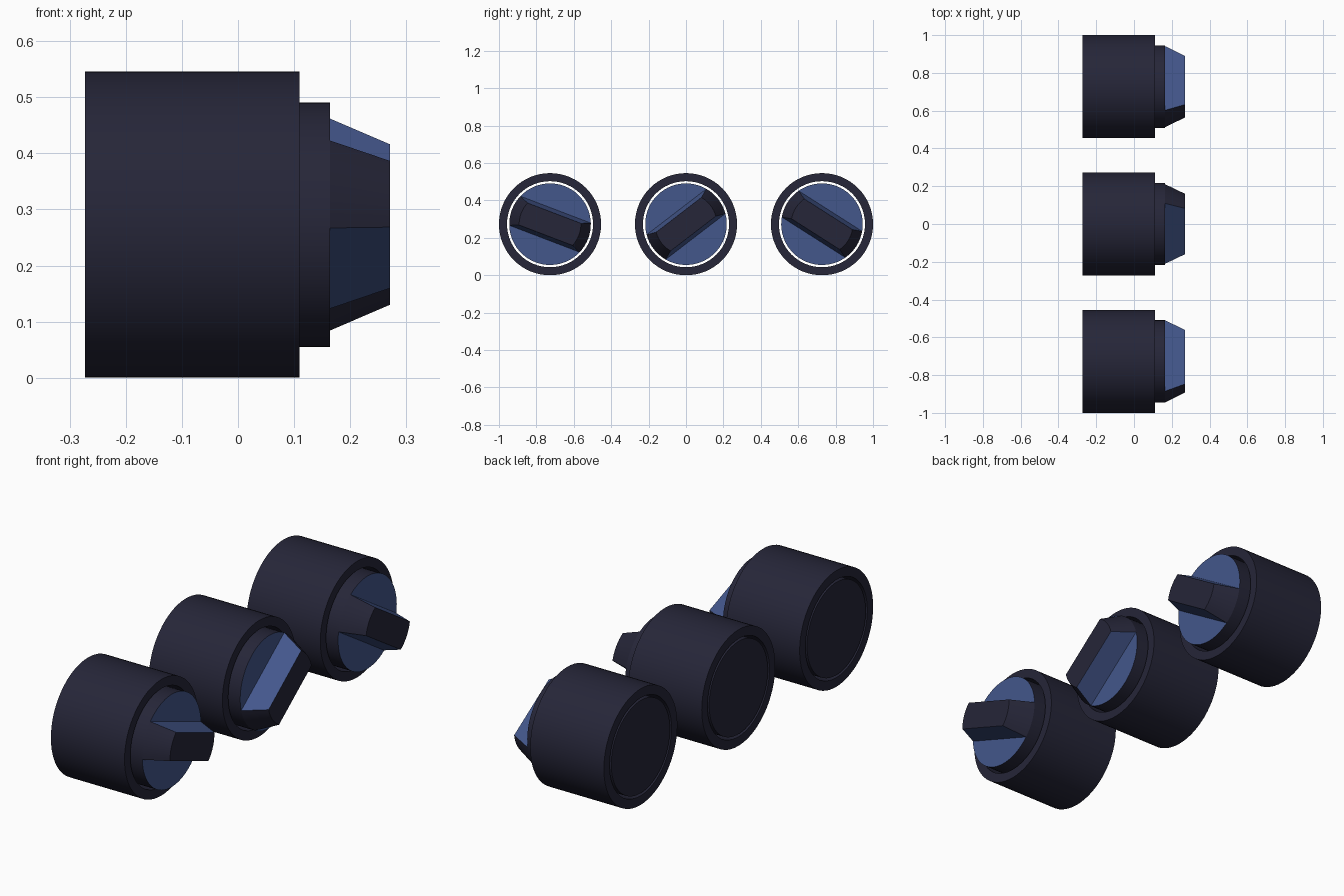
import bpy
import bmesh
from math import sin, cos, pi, radians

cube = bpy.data.objects.get("Cube")
if cube:
    bpy.data.objects.remove(cube, do_unlink=True)

RADIUS = 0.273       # outer collar; also the height of every axis
BORE = 0.23
CORE = 0.218
BACK, RIM, FACE, TIP = -0.273, 0.11, 0.164, 0.271
SEGMENTS = 64


def material(name, rgb):
    mat = bpy.data.materials.new(name)
    mat.use_nodes = True
    mat.diffuse_color = (*rgb, 1)
    bsdf = mat.node_tree.nodes["Principled BSDF"]
    bsdf.inputs["Base Color"].default_value = (*rgb, 1)
    bsdf.inputs["Roughness"].default_value = 0.7
    return mat


dark = material("dark navy plastic", (0.019, 0.019, 0.04))
blue = material("slate blue", (0.057, 0.095, 0.26))


def circle(bm, x, radius):
    return [bm.verts.new((x, radius * cos(2 * pi * i / SEGMENTS), radius * sin(2 * pi * i / SEGMENTS)))
            for i in range(SEGMENTS)]


def bridge(bm, a, b):
    n = len(a)
    return [bm.faces.new((a[i], a[(i + 1) % n], b[(i + 1) % n], b[i])) for i in range(n)]


def finish(bm, name, y, angle, recalc=True):
    if recalc:
        bmesh.ops.recalc_face_normals(bm, faces=bm.faces[:])
    mesh = bpy.data.meshes.new(name)
    bm.to_mesh(mesh)
    bm.free()
    mesh.materials.append(dark)
    mesh.materials.append(blue)
    obj = bpy.data.objects.new(name, mesh)
    bpy.context.collection.objects.link(obj)
    obj.location = (0, y, RADIUS)
    obj.rotation_euler.x = radians(angle)
    bpy.ops.object.select_all(action="DESELECT")
    obj.select_set(True)
    bpy.context.view_layer.objects.active = obj
    bpy.ops.object.shade_smooth_by_angle(angle=radians(25))


def collar(name, y):
    # Open tube around the turning core
    bm = bmesh.new()
    rings = [circle(bm, x, r) for x, r in
             ((BACK, RADIUS), (RIM, RADIUS), (RIM, BORE), (BACK, BORE))]
    for i in range(4):
        bridge(bm, rings[i], rings[(i + 1) % 4])
    finish(bm, name, y, 0)


def core(name, y, angle):
    # Solid cylinder with a coloured front face
    bm = bmesh.new()
    rear, front = circle(bm, BACK, CORE), circle(bm, FACE, CORE)
    bridge(bm, rear, front)
    bm.faces.new(rear)
    bm.faces.new(front).material_index = 1
    finish(bm, name, y, angle)


def grip(name, y, angle):
    # Tapered bar with rounded ends, coloured on its two long flanks
    half, steps = radians(22.5), 8
    angles = [end + half * (2 * i / steps - 1) for end in (0, pi) for i in range(steps + 1)]
    bm = bmesh.new()
    base, top = [[bm.verts.new((x, r * cos(a), r * sin(a))) for a in angles]
                 for x, r in ((FACE, CORE), (TIP, CORE * 0.757))]
    sides = bridge(bm, base, top)
    sides[steps].material_index = 1
    sides[-1].material_index = 1
    bm.faces.new(top)
    # The foot is open, so orient faces by their direction from the axis
    bm.normal_update()
    for face in bm.faces:
        c = face.calc_center_median()
        c.x -= FACE
        if face.normal.dot(c) < 0:
            face.normal_flip()
    finish(bm, name, y, angle, recalc=False)


for label, y, angle in (("right", -0.727, -20.9), ("middle", 0, 37.5), ("left", 0.727, -32.5)):
    collar(label + "_collar", y)
    core(label + "_knob_core", y, angle)
    grip(label + "_knob_grip", y, angle)
